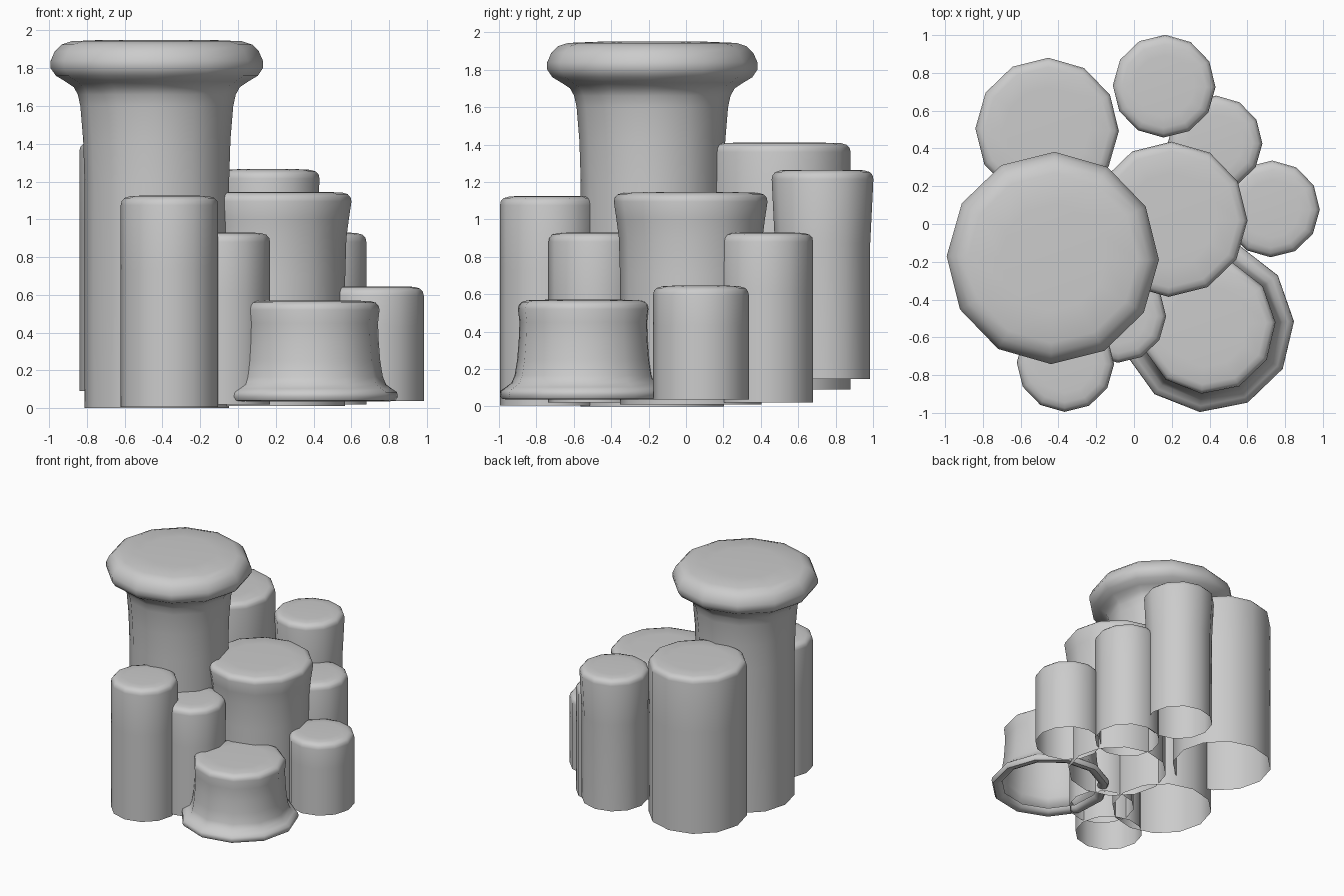
import bpy, bmesh
from math import cos, sin, pi, radians

if "Cube" in bpy.data.objects:
    bpy.data.objects.remove(bpy.data.objects["Cube"])


def lathe(name, x, y, profile, sides=12, turn=-1.0):
    """Revolve (radius, z) points into an open-bottomed column with a capped top."""
    bm = bmesh.new()
    rings = []
    for r, z in profile:
        rings.append([bm.verts.new((x + r * cos(radians(turn) + 2 * pi * i / sides),
                                    y + r * sin(radians(turn) + 2 * pi * i / sides), z))
                      for i in range(sides)])
    for low, high in zip(rings, rings[1:]):
        for i in range(sides):
            j = (i + 1) % sides
            bm.faces.new((low[i], low[j], high[j], high[i]))
    bm.faces.new(rings[-1])
    mesh = bpy.data.meshes.new(name)
    bm.to_mesh(mesh)
    bm.free()
    obj = bpy.data.objects.new(name, mesh)
    bpy.context.collection.objects.link(obj)
    bpy.ops.object.select_all(action='DESELECT')
    obj.select_set(True)
    bpy.context.view_layer.objects.active = obj
    bpy.ops.object.shade_smooth_by_angle(angle=radians(50))
    return obj


def rounded_top(r, z):
    """Soft shoulder and very slight dome."""
    return [(r, z - 0.05), (r - 0.005, z - 0.028), (r - 0.02, z - 0.012),
            (r - 0.05, z - 0.003), (r * 0.6, z)]


# Plain columns: name, x, y, foot radius, top radius, bottom z, top z
columns = [
    ("back_left_column", -0.46, 0.50, 0.38, 0.38, 0.09, 1.41),
    ("back_column", 0.16, 0.73, 0.255, 0.272, 0.145, 1.265),
    ("back_right_column", 0.43, 0.43, 0.25, 0.25, 0.02, 0.93),
    ("right_column", 0.728, 0.08, 0.256, 0.256, 0.037, 0.645),
    ("front_small_column", -0.08, -0.485, 0.25, 0.25, 0.02, 0.93),
    ("front_left_column", -0.363, -0.737, 0.258, 0.258, 0.005, 1.125),
]
for name, x, y, foot, top, z0, z1 in columns:
    body = [(foot, z0), (foot, z0 + (z1 - z0) * 0.65)]
    lathe(name, x, y, body + rounded_top(top, z1))

# Central column, widening toward the top
lathe("centre_column", 0.19, 0.025,
      [(0.378, 0.01), (0.378, 0.7), (0.384, 0.9), (0.397, 1.0)] + rounded_top(0.411, 1.145))

# Tall column with a bulging mushroom-like cap
lathe("tall_capped_column", -0.43, -0.18,
      [(0.383, 0), (0.383, 1.2), (0.39, 1.42), (0.405, 1.6), (0.418, 1.66), (0.44, 1.7),
       (0.485, 1.73), (0.535, 1.76), (0.562, 1.80), (0.562, 1.84), (0.54, 1.89),
       (0.505, 1.925), (0.45, 1.943), (0.28, 1.95)])

# Short column with a flared, rolled foot
lathe("flared_foot_column", 0.39, -0.54,
      [(0.375, 0.075), (0.385, 0.05), (0.415, 0.036), (0.445, 0.04), (0.458, 0.06),
       (0.452, 0.085), (0.425, 0.103), (0.395, 0.125), (0.378, 0.165), (0.364, 0.25),
       (0.356, 0.35), (0.352, 0.45)] + rounded_top(0.36, 0.57),
      sides=11, turn=3)
